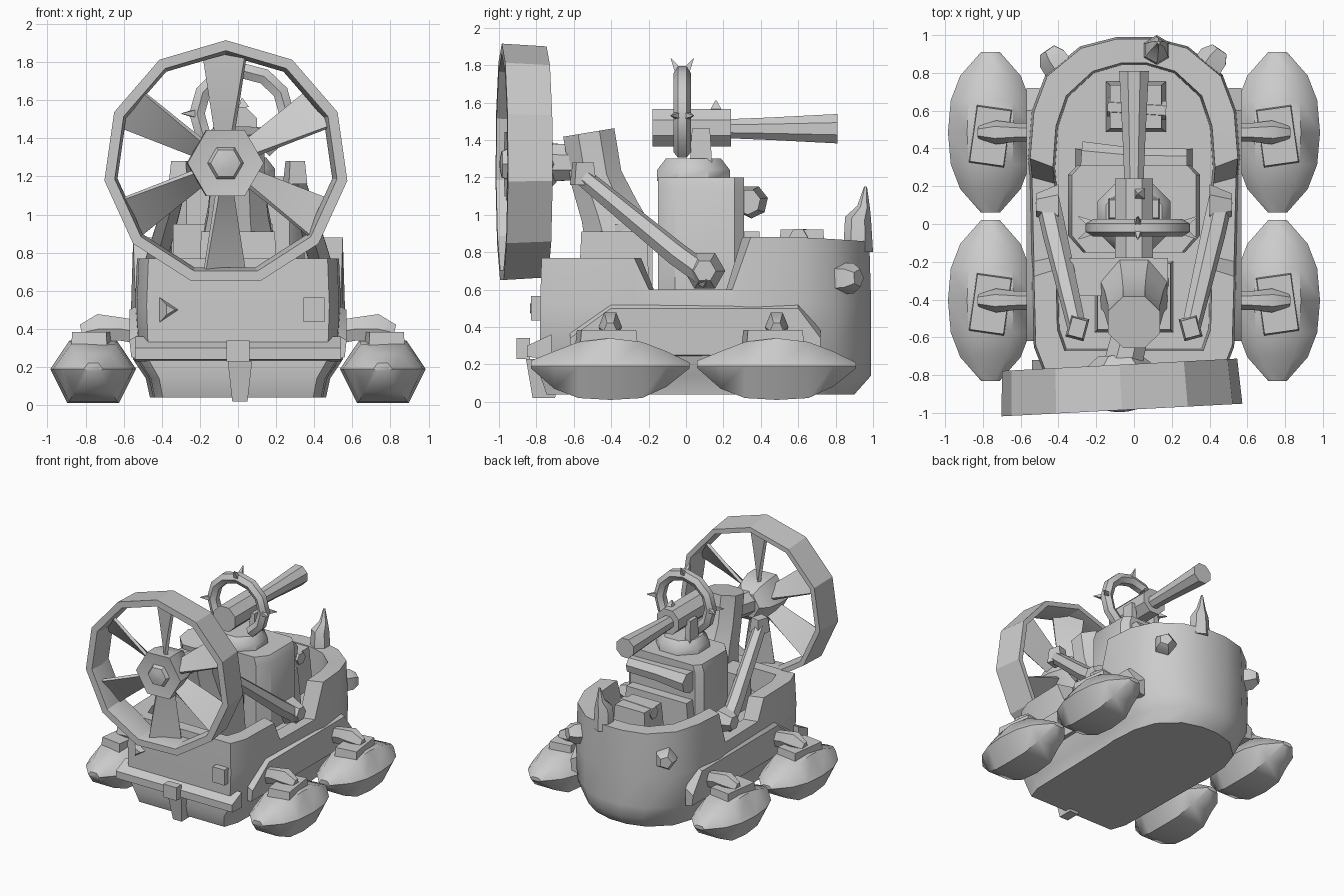
import bpy, bmesh
from math import sin, cos, pi, radians
from mathutils import Vector, Matrix

if "Cube" in bpy.data.objects:
    bpy.data.objects.remove(bpy.data.objects["Cube"])

grey = bpy.data.materials.new("plain_grey")
grey.use_nodes = True
tone = (0.6, 0.6, 0.6, 1)
grey.diffuse_color = tone
grey.node_tree.nodes["Principled BSDF"].inputs["Base Color"].default_value = tone


def finish(name, bm, smooth=40):
    bmesh.ops.recalc_face_normals(bm, faces=bm.faces)
    mesh = bpy.data.meshes.new(name)
    bm.to_mesh(mesh)
    bm.free()
    mesh.materials.append(grey)
    ob = bpy.data.objects.new(name, mesh)
    bpy.context.collection.objects.link(ob)
    bpy.ops.object.select_all(action="DESELECT")
    ob.select_set(True)
    bpy.context.view_layer.objects.active = ob
    bpy.ops.object.shade_smooth_by_angle(angle=radians(smooth))
    return ob


def loft(name, rings, closed=False, smooth=40):
    """Skin a list of equal point rings, capped unless closed."""
    bm = bmesh.new()
    rows = [[bm.verts.new(p) for p in r] for r in rings]
    n = len(rows[0])
    pairs = list(zip(rows, rows[1:])) + ([(rows[-1], rows[0])] if closed else [])
    for a, b in pairs:
        for i in range(n):
            j = (i + 1) % n
            bm.faces.new((a[i], a[j], b[j], b[i]))
    if not closed:
        bm.faces.new(rows[0])
        bm.faces.new(rows[-1])
    return finish(name, bm, smooth)


def tube(name, points, radii, n=8, smooth=40, squash=1):
    """Polygonal tube through points with a radius at each."""
    pts = [Vector(p) for p in points]
    rings = []
    for i, p in enumerate(pts):
        d = (pts[min(i + 1, len(pts) - 1)] - pts[max(i - 1, 0)]).normalized()
        ref = Vector((0, 1, 0)) if abs(d.y) < 0.8 else Vector((0, 0, 1))
        u = d.cross(ref).normalized()
        v = d.cross(u)
        rings.append([p + radii[i] * (u * cos(t) + v * sin(t) * squash)
                      for t in [2 * pi * (k + 0.5) / n for k in range(n)]])
    return loft(name, rings, smooth=smooth)


def box(name, center, size, taper=1, turn=0):
    """Box whose top is scaled by taper, turned about z."""
    rot = Matrix.Rotation(radians(turn), 3, "Z")
    rings = []
    for z, k in ((-0.5, 1), (0.5, taper)):
        rings.append([Vector(center) + rot @ Vector((x * size[0] * k / 2, y * size[1] * k / 2, z * size[2]))
                      for x, y in ((-1, -1), (1, -1), (1, 1), (-1, 1))])
    return loft(name, rings)


# Hull: plan outline with sheer height, skinned down to keel and into the well
half = [(0.47, -0.78, 0.77), (0.52, -0.65, 0.77), (0.53, -0.28, 0.77), (0.53, -0.2, 0.6),
        (0.54, 0.25, 0.6), (0.55, 0.35, 0.88), (0.53, 0.6, 0.88), (0.46, 0.79, 0.87),
        (0.28, 0.94, 0.86), (0.09, 0.99, 0.86)]
outline = half + [(-x, y, z) for x, y, z in reversed(half)]
loft("hull", [
    [(x * 0.84, y * 0.93 - 0.02, 0.04) for x, y, z in outline],
    [(x * 0.88, y, 0.14) for x, y, z in outline],
    [(x, y, 0.24) for x, y, z in outline],
    [(x * 1.02, y, 0.52) for x, y, z in outline],
    [(x, y * 0.99, z) for x, y, z in outline],
    [(x * 0.78, y * 0.86, z) for x, y, z in outline],
    [(x * 0.76, y * 0.85, 0.58) for x, y, z in outline]])
loft("stern_bumper", [[(x, -0.72, 0.23), (x, -0.85, 0.24), (x, -0.85, 0.3), (x, -0.72, 0.36)]
                      for x in (-0.54, 0.54)])
box("skeg", (0.01, -0.76, 0.125), (0.08, 0.12, 0.21), 1.6)
box("exhaust_block", (0.4, -0.79, 0.5), (0.11, 0.08, 0.13))
tube("exhaust_spike", [(-0.38, -0.75, 0.5), (-0.36, -0.83, 0.5)], [0.09, 0.03], 3)
box("tow_stub", (0, -0.87, 0.285), (0.12, 0.07, 0.11))

# Side rails that form the wedge-shaped ledge
for s in (-1, 1):
    loft("side_rail", [[(s * 0.5, y, 0.24), (s * 0.56, y, 0.25), (s * 0.57, y, top), (s * 0.5, y, top + 0.04)]
                       for y, top in ((-0.62, 0.34), (-0.4, 0.5), (0.6, 0.5), (0.72, 0.34))])

# Floats with brackets and arms
sections = [(-0.425, 0.05, 0.18, 0.22), (-0.3, 0.16, 0.07, 0.27), (-0.17, 0.21, 0.02, 0.32),
            (0, 0.225, 0.01, 0.34), (0.17, 0.21, 0.02, 0.32), (0.3, 0.16, 0.08, 0.27),
            (0.425, 0.05, 0.18, 0.21)]
for s in (-1, 1):
    for cy in (-0.405, 0.485):
        cx = s * 0.76
        loft("float", [[(cx + k * w, cy + y, z) for k, z in
                        ((1, 0.19), (0.55, top), (-0.55, top), (-1, 0.19), (-0.6, low), (0.6, low))]
                       for y, w, low, top in sections], smooth=50)
        box("float_bracket", (cx, cy - 0.02, 0.345), (0.19, 0.31, 0.08), 0.95, s * 8)
        tube("float_arm", [(s * 0.82, cy, 0.38), (s * 0.73, cy, 0.4), (s * 0.62, cy, 0.4), (s * 0.5, cy, 0.38)],
             [0.05, 0.09, 0.07, 0.07], 6, squash=0.7)

# Fan: hoop, hub and pitched blades, turned slightly about the vertical
center = Vector((-0.07, -0.865, 1.27))
yaw = Matrix.Rotation(radians(3), 3, "Z")


def fan(r, a, y):
    return center + yaw @ Vector((r * cos(a), y, r * sin(a)))


sides = 11
loft("fan_hoop", [[fan(r, 2 * pi * i / sides + pi / 2, y) for r, y in
                   ((0.645, -0.12), (0.63, 0.12), (0.59, 0.12), (0.57, -0.02), (0.59, -0.12))]
                  for i in range(sides)], closed=True, smooth=30)
loft("fan_hub", [[fan(r, 2 * pi * i / 6, y) for i in range(6)] for r, y in
                 ((0.13, -0.09), (0.2, -0.1), (0.2, 0.0), (0.17, 0.12), (0.11, 0.17))])
loft("hub_cap", [[fan(r, 2 * pi * i / 6, y) for i in range(6)] for r, y in
                 ((0.03, -0.13), (0.08, -0.12), (0.1, -0.08))])
for k in range(6):
    a = radians(90 + 60 * k)
    out, side = Vector((cos(a), 0, sin(a))), Vector((-sin(a), 0, cos(a)))
    rings = []
    for r, w, pitch in ((0.15, 0.07, 55), (0.35, 0.095, 40), (0.58, 0.125, 28)):
        p = radians(pitch)
        chord = side * cos(p) + Vector((0, sin(p), 0))
        thick = (Vector((0, cos(p), 0)) - side * sin(p)) * 0.012
        rings.append([center + yaw @ (out * r + c * chord * w + t * thick)
                      for c, t in ((-1, -1), (1, -1), (1, 1), (-1, 1))])
    loft("fan_blade", rings)

# Engine pylon behind the fan
box("pylon_base", (0, -0.385, 0.74), (0.42, 0.38, 0.34), 0.92)
tube("pylon", [(0, -0.36, 0.88), (0, -0.41, 1.02), (0, -0.48, 1.2), (0, -0.52, 1.44)],
     [0.2, 0.17, 0.15, 0.15], 8)
tube("fan_shaft", [(-0.06, -0.75, 1.28), (0, -0.5, 1.28)], [0.11, 0.1], 8)
box("pylon_step", (-0.08, -0.28, 0.78), (0.52, 0.2, 0.34))

# Slanted braces with end fittings
for s in (-1, 1):
    foot, head = (s * 0.46, 0.13, 0.66), (s * 0.3, -0.56, 1.21)
    tube("brace", [foot, (s * 0.42, -0.05, 0.79), head], [0.065, 0.065, 0.05], 6)
    tube("brace_foot", [(s * 0.4, 0.1, 0.7), (s * 0.52, 0.1, 0.7)], [0.11, 0.06], 6)
    box("brace_head", (s * 0.3, -0.55, 1.22), (0.1, 0.12, 0.12), 0.8, s * 15)

# Turret
rect = [(-0.35, -0.06), (-0.27, -0.15), (0.27, -0.15), (0.35, -0.06),
        (0.35, 0.26), (0.3, 0.31), (-0.3, 0.31), (-0.35, 0.26)]
loft("turret", [[(x * k, y, z) for x, y in rect] for z, k in ((0.57, 1), (1.14, 1), (1.2, 0.94))])
loft("turret_ring", [[(0.2 * k * cos(a), 0.04 + 0.2 * k * sin(a), z)
                      for a in [2 * pi * i / 8 + pi / 8 for i in range(8)]]
                     for z, k in ((1.18, 1.05), (1.24, 1.05), (1.3, 0.8))])
tube("turret_pipe", [(-0.28, 0.35, 1.07), (0, 0.33, 1.07), (0.28, 0.33, 1.07)], [0.09, 0.075, 0.07], 7)
box("turret_step", (0, 0.33, 0.75), (0.62, 0.14, 0.32), 0.9)

# Gun
tube("gun_body", [(0, -0.18, 1.465), (0, 0.24, 1.465)], [0.108, 0.108], 8)
tube("gun_barrel", [(0, 0.22, 1.46), (0, 0.45, 1.46), (0, 0.81, 1.46)], [0.055, 0.065, 0.085], 8)
for s in (-1, 1):
    box("gun_mount", (s * 0.11, 0.08, 1.36), (0.05, 0.12, 0.2), 0.8)
tube("gun_sight", [(0.03, 0.16, 1.56), (0.02, 0.16, 1.61)], [0.04, 0.005], 4)

# Thorny hoop over the gun
arc = [radians(-60 + 30 * i) for i in range(11)]
hoop = [(0.02 + 0.235 * cos(a), -0.02, 1.53 + 0.225 * sin(a)) for a in arc]
tube("guard_hoop", hoop, [0.047] * len(hoop), 6)
for i in (2, 5, 8):
    a = arc[i]
    for y in (-1, 1):
        base = Vector(hoop[i]) + Vector((0.02 * cos(a), y * 0.025, 0.02 * sin(a)))
        tube("hoop_thorn", [base, base + Vector((0.06 * cos(a), y * 0.035, 0.06 * sin(a)))], [0.025, 0.003], 4)

# Bow fittings: seat, horn post, studs and rim cleats
box("bow_seat", (0.01, 0.62, 0.74), (0.32, 0.27, 0.36), 0.85)
tube("seat_roll", [(-0.14, 0.62, 0.88), (0.17, 0.6, 0.88)], [0.05, 0.05], 6)
tube("bow_horn", [(0.12, 0.92, 0.8), (0.12, 0.92, 0.98), (0.13, 0.95, 1.04), (0.13, 0.96, 1.15)],
     [0.08, 0.07, 0.035, 0.008], 6)
for s in (-1, 1):
    for (x, y), (dx, dy) in (((0.4, 0.84), (0.55, 0.8)),):
        stem, d = Vector((s * x, y, 0.66)), Vector((s * dx, dy, 0.02)).normalized()
        tube("bow_stud", [stem - d * 0.06, stem + d * 0.05, stem + d * 0.1], [0.09, 0.085, 0.05], 5)
